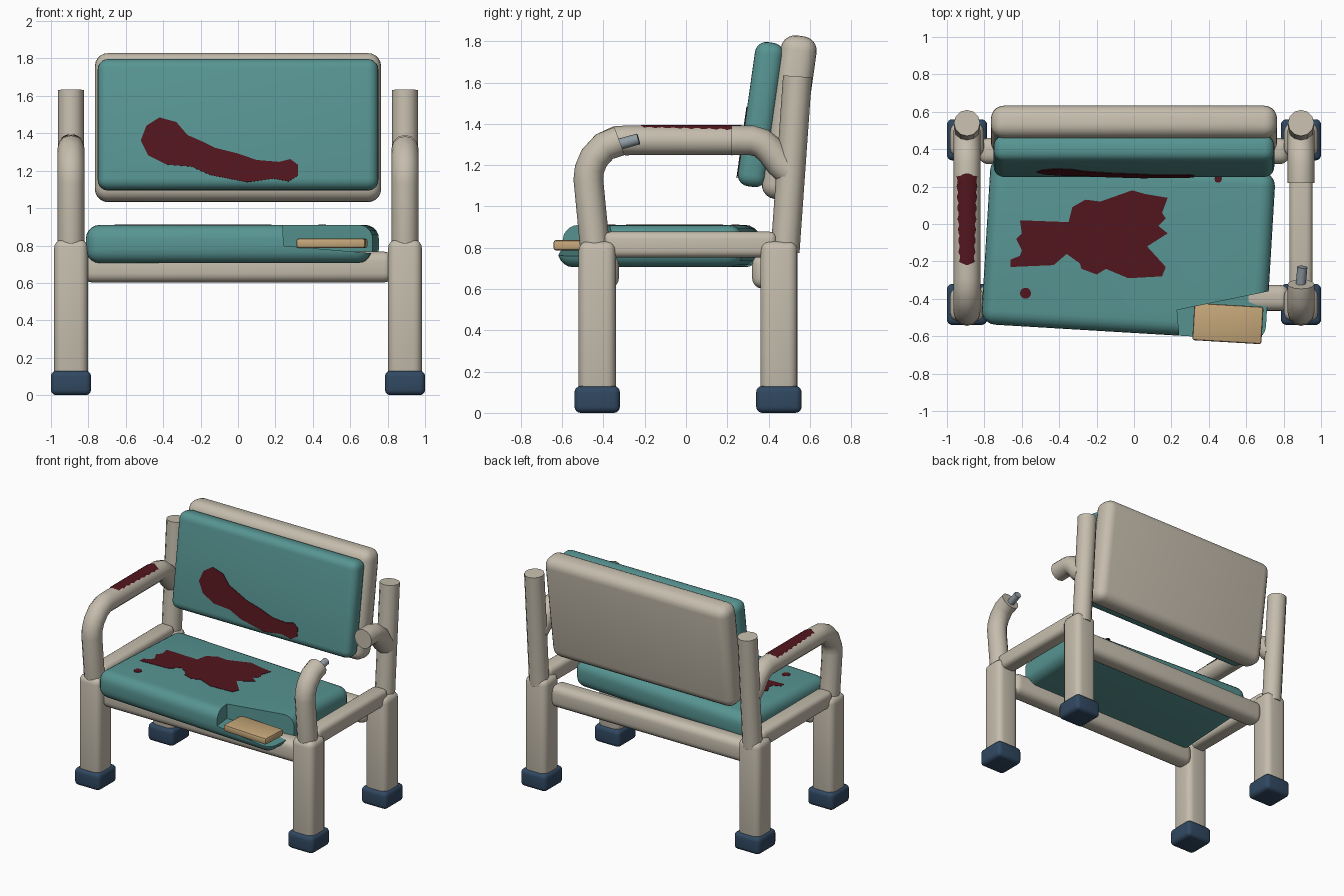
import bpy, bmesh, math
from mathutils import Matrix, Vector, Euler

if "Cube" in bpy.data.objects:
    bpy.data.objects.remove(bpy.data.objects["Cube"])


def material(name, r, g, b):
    m = bpy.data.materials.new(name)
    m.diffuse_color = (r, g, b, 1)
    m.use_nodes = True
    m.node_tree.nodes["Principled BSDF"].inputs["Base Color"].default_value = m.diffuse_color
    return m


CREAM = material("cream_plastic", 0.56, 0.51, 0.42)
TEAL = material("teal_vinyl", 0.095, 0.30, 0.29)
NAVY = material("navy_rubber", 0.03, 0.065, 0.12)
STAIN = material("dark_red_stain", 0.085, 0.008, 0.013)
FOAM = material("yellow_foam", 0.55, 0.38, 0.19)
STEEL = material("steel", 0.28, 0.33, 0.37)


def finish(ob, mat, smooth=True):
    ob.data.materials.clear()
    ob.data.materials.append(mat)
    bpy.ops.object.select_all(action='DESELECT')
    ob.select_set(True)
    bpy.context.view_layer.objects.active = ob
    if smooth:
        bpy.ops.object.shade_smooth_by_angle(angle=math.radians(35))
    return ob


def from_bmesh(name, bm):
    bmesh.ops.recalc_face_normals(bm, faces=bm.faces)
    me = bpy.data.meshes.new(name)
    bm.to_mesh(me)
    bm.free()
    ob = bpy.data.objects.new(name, me)
    bpy.context.collection.objects.link(ob)
    return ob


def placed(loc, rot=(0, 0, 0)):
    return Matrix.Translation(loc) @ Euler([math.radians(a) for a in rot]).to_matrix().to_4x4()


def rounded_box(name, size, loc, bevel, mat, rot=(0, 0, 0), segments=4):
    bm = bmesh.new()
    bmesh.ops.create_cube(bm, size=1)
    bmesh.ops.scale(bm, vec=size, verts=bm.verts)
    bmesh.ops.bevel(bm, geom=bm.edges[:], offset=bevel, segments=segments, profile=0.5, affect='EDGES')
    bm.transform(placed(loc, rot))
    return finish(from_bmesh(name, bm), mat)


def tube(name, points, radius, mat):
    cu = bpy.data.curves.new(name, 'CURVE')
    cu.dimensions = '3D'
    cu.bevel_depth = radius
    cu.bevel_resolution = 4
    cu.use_fill_caps = True
    sp = cu.splines.new('POLY')
    sp.points.add(len(points) - 1)
    for p, co in zip(sp.points, points):
        p.co = (*co, 1)
    ob = bpy.data.objects.new(name, cu)
    bpy.context.collection.objects.link(ob)
    bpy.ops.object.select_all(action='DESELECT')
    ob.select_set(True)
    bpy.context.view_layer.objects.active = ob
    bpy.ops.object.convert(target='MESH')
    return finish(bpy.context.view_layer.objects.active, mat)


def plate(name, outline, depth, matrix, mat=None):
    """Extruded flat outline."""
    bm = bmesh.new()
    face = bm.faces.new([bm.verts.new((x, y, 0)) for x, y in outline])
    up = bmesh.ops.extrude_face_region(bm, geom=[face])
    verts = [v for v in up['geom'] if isinstance(v, bmesh.types.BMVert)]
    bmesh.ops.translate(bm, vec=(0, 0, depth), verts=verts)
    bm.transform(matrix)
    ob = from_bmesh(name, bm)
    return finish(ob, mat, False) if mat else ob


# Legs, feet, back posts and side rails, mirrored left and right
X = 0.893
for side, s in (("left", -1), ("right", 1)):
    for end, y in (("front", -0.43), ("back", 0.45)):
        rounded_box(f"{end}_{side}_foot", (0.215, 0.22, 0.13), (s * X, y, 0.065), 0.03, NAVY)
        rounded_box(f"{end}_{side}_leg", (0.18, 0.18, 0.75), (s * X, y, 0.457), 0.045, CREAM)
    tube(f"{side}_back_post", [(s * X, 0.48, 0.78), (s * X, 0.54, 1.63)], 0.07, CREAM)
    rounded_box(f"{side}_side_rail", (0.125, 0.84, 0.125), (s * X, 0.02, 0.815), 0.035, CREAM)

# Cross rails under the seat
for end, y in (("front", -0.395), ("back", 0.39)):
    rounded_box(f"{end}_rail", (1.66, 0.14, 0.165), (0, y, 0.685), 0.05, CREAM)

# Armrests: the left is whole, the right is snapped
FRONT = [(-0.44, 0.79), (-0.473, 1.13), (-0.468, 1.18), (-0.445, 1.235), (-0.395, 1.29)]
REAR = [(0.32, 1.32), (0.365, 1.307), (0.41, 1.27), (0.455, 1.21), (0.50, 1.17)]
tube("left_armrest", [(-X, y, z) for y, z in FRONT + [(-0.335, 1.318), (-0.29, 1.32)] + REAR], 0.072, CREAM)
tube("right_armrest_front_piece", [(X, y, z) for y, z in FRONT + [(-0.322, 1.317)]], 0.072, CREAM)
tube("right_armrest_back_piece", [(X, y, z) for y, z in [(0.22, 1.32)] + REAR], 0.072, CREAM)
tube("exposed_rod", [(0.885, -0.40, 1.28), (0.90, -0.23, 1.327)], 0.027, STEEL)

# Backrest shell and cushion
TILT = -8
rounded_box("backrest_shell", (1.53, 0.175, 0.80), (0, 0.50, 1.43), 0.07, CREAM, (TILT, 0, 0), 5)
rounded_box("backrest_cushion", (1.50, 0.14, 0.705), (0, 0.362, 1.445), 0.055, TEAL, (TILT, 0, 0), 5)

# Seat cushion, slightly askew, with a torn corner
seat = rounded_box("seat_cushion", (1.525, 0.90, 0.205), (-0.03, -0.13, 0.808), 0.075, TEAL, (0, 0, -3.4), 5)
tear = plate("tear_cutter", [(0.23, -0.46), (0.72, -0.36), (0.95, -0.36), (0.95, -0.8), (0.26, -0.8)],
             0.3, Matrix.Translation((0, 0, 0.80)))
for v in tear.data.vertices:
    v.co.z -= 0.085 * (v.co.x - 0.23)
cut = seat.modifiers.new("tear", 'BOOLEAN')
cut.object = tear
cut.operation = 'DIFFERENCE'
cut.solver = 'EXACT'
bpy.context.view_layer.objects.active = seat
bpy.ops.object.modifier_apply(modifier="tear")
bpy.data.objects.remove(tear)
finish(seat, TEAL)

# Exposed foam
rounded_box("exposed_foam", (0.37, 0.20, 0.05), (0.502, -0.532, 0.812), 0.012, FOAM, (0, 0, -3.4), 2)

# Seat stain and drops
SPLAT = [(-.61, .02), (-.35, .01), (-.33, .09), (-.26, .13), (-.18, .12), (-.01, .18), (.06, .16), (.18, .14),
         (.15, .06), (.17, .03), (.13, -.01), (.18, -.05), (.07, -.12), (.17, -.23), (.15, -.28), (-.03, -.29),
         (-.15, -.24), (-.20, -.27), (-.28, -.24), (-.29, -.21), (-.36, -.16), (-.43, -.22), (-.66, -.23),
         (-.66, -.19), (-.61, -.17), (-.60, -.14), (-.63, -.08), (-.60, -.05)]
ON_SEAT = Matrix.Translation((0, 0, 0.907))
plate("seat_stain", SPLAT, 0.006, ON_SEAT, STAIN)
for i, (x, y, r) in enumerate(((-0.58, -0.37, 0.03), (0.45, 0.24, 0.02))):
    ring = [(x + r * math.cos(a * math.tau / 10), y + r * math.sin(a * math.tau / 10)) for a in range(10)]
    plate(f"seat_drop_{i + 1}", ring, 0.006, ON_SEAT, STAIN)

# Backrest smear, laid on the tilted cushion face
SMEAR = [(-.52, 1.35), (-.49, 1.43), (-.42, 1.475), (-.33, 1.45), (-.27, 1.38), (-.18, 1.34), (-.12, 1.31),
         (0, 1.28), (.10, 1.245), (.22, 1.235), (.28, 1.25), (.32, 1.22), (.32, 1.16), (.27, 1.13), (.19, 1.145),
         (.05, 1.125), (-.05, 1.145), (-.15, 1.165), (-.25, 1.21), (-.38, 1.22), (-.48, 1.27)]
on_back = placed((0, 0.362, 1.445), (TILT, 0, 0)) @ placed((0, -0.069, 0), (90, 0, 0))
plate("backrest_smear", [(x, z - 1.445) for x, z in SMEAR], 0.005, on_back, STAIN)

# Armrest smear, wrapped over the left tube
bm = bmesh.new()
rows = []
N = 28
for i in range(N + 1):
    t = i / N
    half = (0.55 + 0.25 * t + 0.07 * math.sin(i * 1.9)) * min(1, 5 * math.sqrt(t * (1 - t)) + 0.05)
    rows.append([bm.verts.new((-X + 0.075 * math.sin(a), -0.22 + 0.49 * t, 1.32 + 0.075 * math.cos(a)))
                 for a in (half * k / 4 for k in range(-4, 5))])
for a, b in zip(rows, rows[1:]):
    for k in range(8):
        bm.faces.new((a[k], a[k + 1], b[k + 1], b[k]))
finish(from_bmesh("armrest_smear", bm), STAIN)
